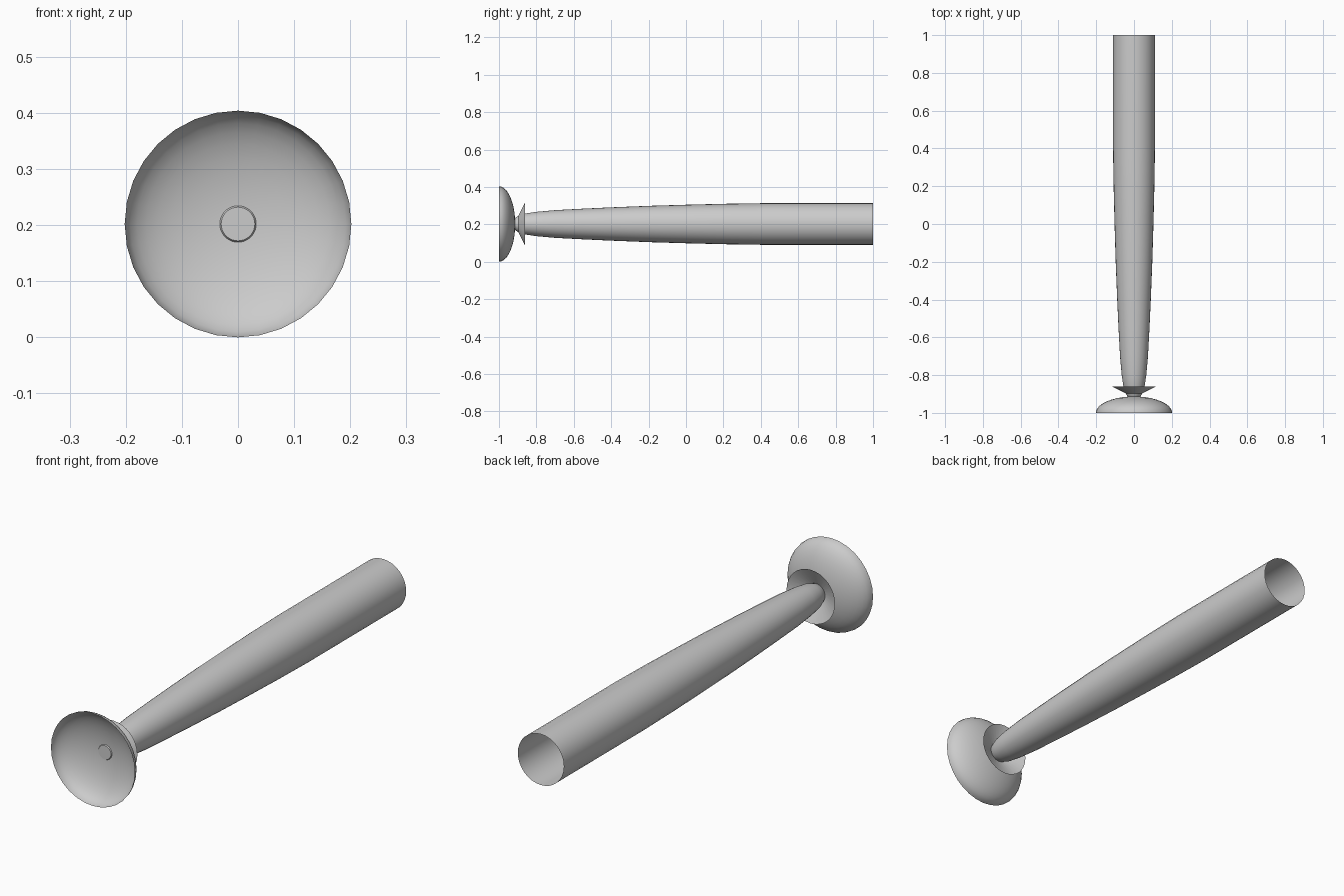
import bpy, bmesh, math

if "Cube" in bpy.data.objects:
    bpy.data.objects.remove(bpy.data.objects["Cube"])

AXIS_Z = 0.202
SIDES = 32


def lathe(name, profile):
    """Spin (y, radius) points around the long y axis into an open shell."""
    bm = bmesh.new()
    verts = [bm.verts.new((0, y, r)) for y, r in profile]
    edges = [bm.edges.new(p) for p in zip(verts, verts[1:])]
    bmesh.ops.spin(bm, geom=verts + edges, cent=(0, 0, 0), axis=(0, 1, 0),
                   angle=math.tau, steps=SIDES, use_merge=False)
    bmesh.ops.remove_doubles(bm, verts=bm.verts, dist=1e-5)
    bmesh.ops.recalc_face_normals(bm, faces=bm.faces)
    mesh = bpy.data.meshes.new(name)
    bm.to_mesh(mesh)
    bm.free()
    obj = bpy.data.objects.new(name, mesh)
    bpy.context.collection.objects.link(obj)
    obj.location.z = AXIS_Z
    bpy.ops.object.select_all(action='DESELECT')
    obj.select_set(True)
    bpy.context.view_layer.objects.active = obj
    bpy.ops.object.shade_smooth_by_angle(angle=math.radians(40))
    return obj


# Hollow end knob: half an ellipsoid open to the front
steps = 10
lathe("end_knob", [(-1 + 0.087 * math.sin(a), 0.202 * math.cos(a))
                   for a in (i * math.pi / 2 / steps for i in range(steps + 1))])

# Flared collar between knob and shaft
lathe("flared_collar", [(-0.912, 0.012), (-0.86, 0.117)])

# Tapered shaft with a small closed tip and an open far end
lathe("shaft", [(-0.918, 0.0), (-0.918, 0.03), (-0.9, 0.042), (-0.86, 0.056),
                (-0.8, 0.065), (-0.7, 0.074), (-0.55, 0.082), (-0.4, 0.089),
                (-0.2, 0.097), (0.0, 0.103), (0.2, 0.108), (0.4, 0.111),
                (1.0, 0.111)])
